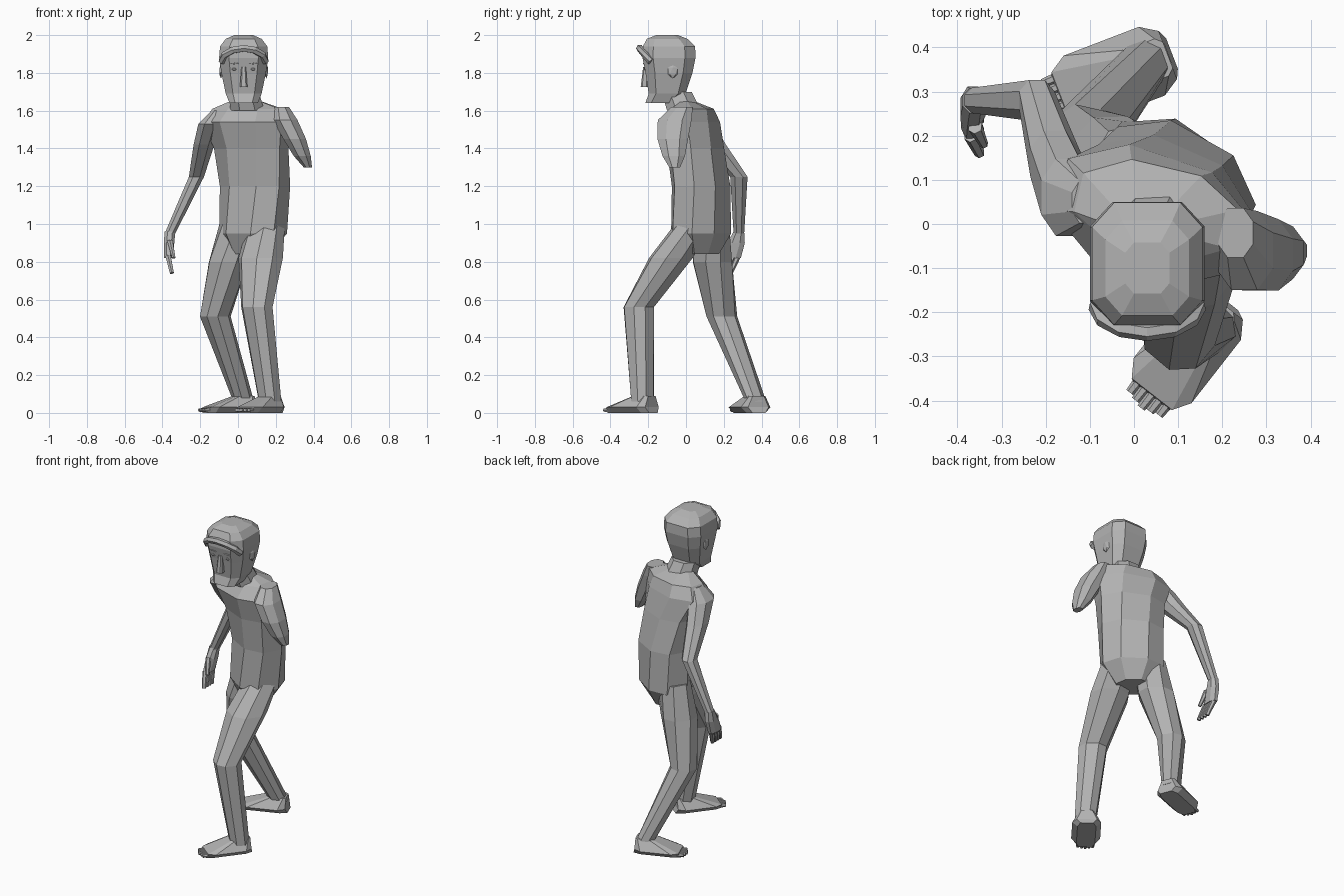
import bpy, bmesh
from math import cos, sin, pi, radians
from mathutils import Vector, Matrix

cube = bpy.data.objects.get("Cube")
if cube:
    bpy.data.objects.remove(cube)

# Single plain material
grey = (.45, .45, .45, 1)
clay = bpy.data.materials.new("plain_grey")
clay.use_nodes = True
clay.diffuse_color = grey
clay.node_tree.nodes["Principled BSDF"].inputs["Base Color"].default_value = grey


def finish(name, bm):
    """Turn a finished bmesh into a flat-shaded grey object."""
    bmesh.ops.recalc_face_normals(bm, faces=bm.faces)
    mesh = bpy.data.meshes.new(name)
    bm.to_mesh(mesh)
    bm.free()
    mesh.materials.append(clay)
    part = bpy.data.objects.new(name, mesh)
    bpy.context.collection.objects.link(part)


def skin(name, loops):
    """Bridge equal-sized point loops and cap both ends."""
    bm = bmesh.new()
    rows = [[bm.verts.new(point) for point in loop] for loop in loops]
    for lower, upper in zip(rows, rows[1:]):
        for i in range(len(lower)):
            bm.faces.new((lower[i - 1], lower[i], upper[i], upper[i - 1]))
    bm.faces.new(rows[0])
    bm.faces.new(rows[-1])
    finish(name, bm)


def chamfered_square(flat):
    """Eight corners of a square with cut edges; flat is the uncut share of a side."""
    corners = []
    for quarter in range(4):
        spin = Matrix.Rotation(quarter * pi / 2, 3, "Z")
        corners += [spin @ Vector((1, -flat, 0)), spin @ Vector((1, flat, 0))]
    return corners


def loft(name, joints, depth=(1, 1), turn=(0, 0), flat=.45):
    """Level sections at joints (x, y, z, half width).

    Depth-to-width ratio and heading blend from the first joint to the last.
    """
    loops = []
    for i, (x, y, z, width) in enumerate(joints):
        t = i / (len(joints) - 1)
        ratio = depth[0] + (depth[1] - depth[0]) * t
        heading = radians(turn[0] + (turn[1] - turn[0]) * t)
        place = (Matrix.Translation((x, y, z)) @ Matrix.Rotation(heading, 4, "Z")
                 @ Matrix.Diagonal((width, width * ratio, 1, 1)))
        loops.append([place @ corner for corner in chamfered_square(flat)])
    skin(name, loops)


def tube(name, path, start, end, sides=6):
    """Round section swept along a path, radius blending from start to end."""
    loops = []
    last = len(path) - 1
    for i, point in enumerate(path):
        tangent = path[min(i + 1, last)] - path[max(i - 1, 0)]
        frame = tangent.to_track_quat("Z", "Y")
        radius = start + (end - start) * i / last
        angles = [k * 2 * pi / sides for k in range(sides)]
        loops.append([point + frame @ Vector((radius * cos(a), radius * sin(a), 0))
                      for a in angles])
    skin(name, loops)


def ball(name, centre, size):
    bm = bmesh.new()
    place = Matrix.Translation(centre) @ Matrix.Diagonal((*size, 1))
    bmesh.ops.create_icosphere(bm, subdivisions=1, radius=1, matrix=place)
    finish(name, bm)


# Twisted torso: the hips are turned further than the shoulders
loft("torso",
     [(.07, .08, .84, .1), (.08, .08, .95, .175), (.09, .08, 1.2, .18),
      (.07, .05, 1.4, .19), (.04, .02, 1.54, .22), (.05, .03, 1.61, .18),
      (.04, 0, 1.65, .08)],
     depth=(.85, .5), turn=(-40, -8))
loft("neck", [(.05, -.01, 1.6, .09), (.03, -.05, 1.7, .08)])

# Legs: the left steps forward, the right trails behind
loft("left_leg",
     [(.15, .04, 1, .09), (.12, -.08, .82, .11), (.1, -.25, .56, .08), (.17, -.23, .06, .06)],
     depth=(1, .9), turn=(-30, -45))
loft("right_leg",
     [(0, .13, 1, .09), (-.05, .14, .8, .1), (-.12, .19, .51, .075), (.03, .37, .06, .05)],
     turn=(-30, -70))


def foot(side, ankle, turn):
    """Wedge-shaped foot with five short toes; turn is its heading in degrees."""
    forward = Matrix.Rotation(radians(turn), 3, "Z") @ Vector((1, 0, 0))
    across = Vector((-forward.y, forward.x, 0))
    sole = ankle + forward * .08
    rise = Vector((0, 0, .03))
    sections = [(*sole, .14), (*(sole + rise), .13), (*(ankle + rise * 3), .05)]
    loft(side + "_foot", sections, depth=(.38, .9), turn=(turn, turn), flat=.7)
    for i in range(-2, 3):
        base = ankle + across * i * .021 + rise / 2
        reach = .25 - .006 * abs(i)
        tube(f"{side}_toe_{i + 3}", [base + forward * .18, base + forward * reach],
             .014, .01)


foot("left", Vector((.17, -.22, 0)), 232)
foot("right", Vector((.03, .365, 0)), 201)

# Right arm swings back, left arm ends in a tapered stub
loft("right_arm",
     [(-.11, .05, 1.6, .03), (-.15, .06, 1.53, .06), (-.18, .14, 1.42, .055),
      (-.22, .28, 1.25, .04), (-.36, .28, .95, .028)], depth=(1.6, 1))
loft("left_arm_stub",
     [(.23, -.02, 1.62, .04), (.25, -.06, 1.55, .065), (.3, -.07, 1.45, .06),
      (.34, -.065, 1.36, .045), (.37, -.06, 1.3, .022)], depth=(1.4, 1.3))

# Right hand with fingers curling forward
loft("right_palm",
     [(-.36, .28, .96, .028), (-.365, .265, .9, .028), (-.37, .24, .82, .022)],
     depth=(1, 2.3))
curl = Vector((.02, -.04, -.09))
for i in range(4):
    knuckle = Vector((-.37, .2 + i * .025, .83))
    tube(f"right_finger_{i + 1}", [knuckle, knuckle + curl], .016, .012)
thumb = Vector((-.36, .22, .91))
tube("right_thumb", [thumb, thumb + curl], .017, .01)

# Head: boxy, narrowing to the chin
middle = .03
profile = [(-.14, 1.64, .075), (-.1, 1.69, .095), (-.09, 1.8, .118), (-.09, 1.88, .13),
           (-.09, 1.94, .125), (-.1, 1.98, .095), (-.1, 2, .05)]
loft("head", [(middle, *section) for section in profile], depth=(1, 1.16), flat=.6)

# Fringe arching over the forehead
arch = [i * pi / 6 for i in range(7)]
tube("hair_fringe",
     [Vector((middle + .115 * cos(a), -.185 - .06 * sin(a), 1.86 + .07 * sin(a)))
      for a in arch], .02, .02)

# Facial features
loft("nose", [(middle, -.22, 1.725, .02), (middle, -.215, 1.83, .012)], flat=.6)
for side, sign in (("left", 1), ("right", -1)):
    eye_x = middle + sign * .05
    ball(side + "_eye", (eye_x, -.216, 1.82), (.014, .008, .009))
    ball(side + "_brow", (eye_x, -.222, 1.85), (.03, .008, .005))
    ball(side + "_ear", (middle + sign * .12, -.07, 1.81), (.01, .03, .04))
